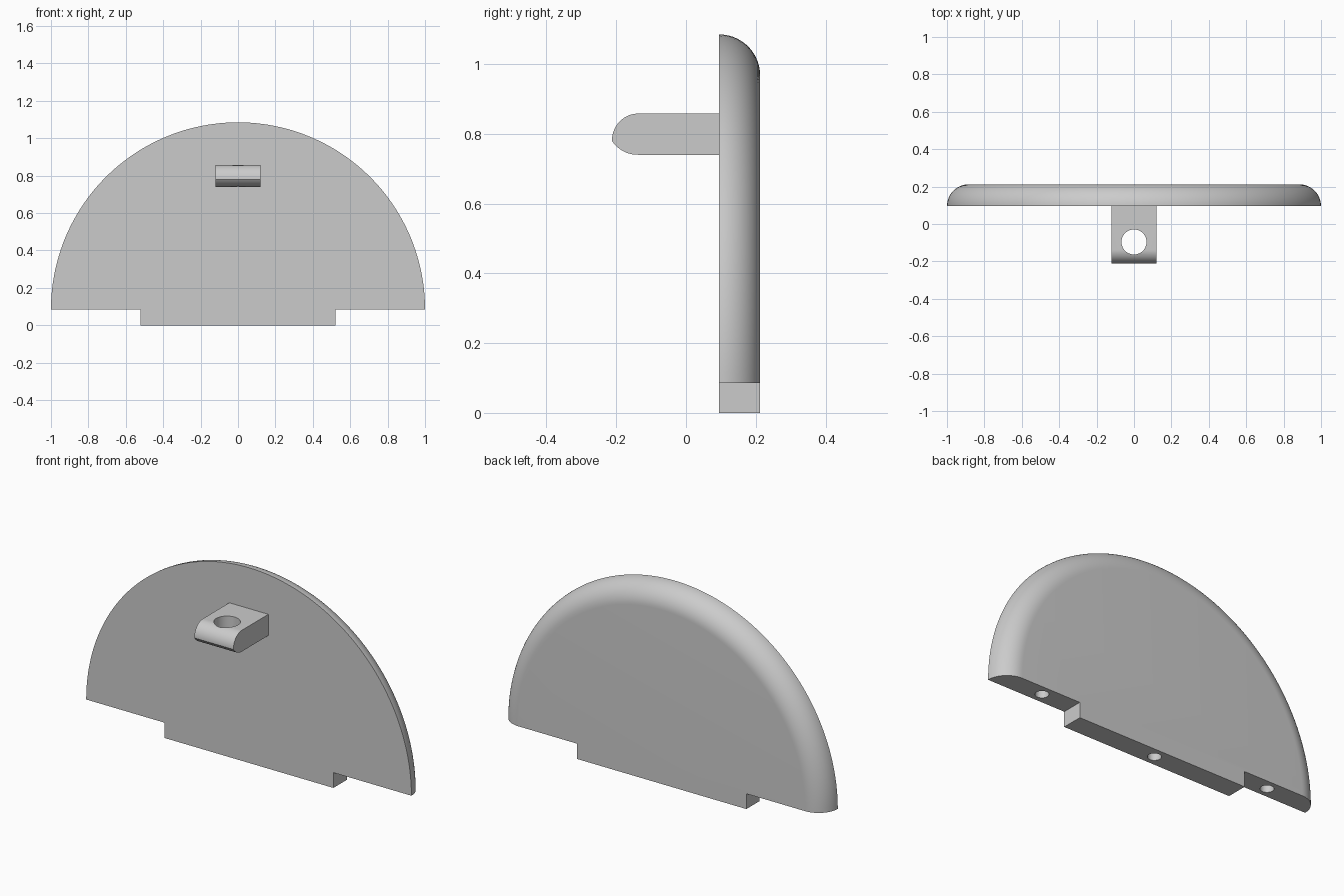
import bpy, bmesh
from math import sin, cos, pi, radians
from mathutils import Vector

default = bpy.data.objects.get("Cube")
if default:
    bpy.data.objects.remove(default, do_unlink=True)

FRONT, BACK = 0.095, 0.2125      # plate thickness range in y
ROUND = BACK - FRONT             # quarter-round on the rear rim
BASE = 0.085                     # height of the half-disc's straight edge
TAB = 0.52                       # half width of the bottom tab

grey = bpy.data.materials.new("plain grey")
grey.use_nodes = True
grey.diffuse_color = (0.6, 0.6, 0.6, 1)
grey.node_tree.nodes["Principled BSDF"].inputs["Base Color"].default_value = (0.6, 0.6, 0.6, 1)


def loft(name, rings):
    """Closed solid skinned through outlines of equal point count."""
    bm = bmesh.new()
    loops = [[bm.verts.new(p) for p in ring] for ring in rings]
    n = len(loops[0])
    for a, b in zip(loops, loops[1:]):
        for i in range(n):
            j = (i + 1) % n
            bm.faces.new((a[i], a[j], b[j], b[i]))
    bm.faces.new(loops[0])
    bm.faces.new(loops[-1])
    bmesh.ops.recalc_face_normals(bm, faces=bm.faces)
    mesh = bpy.data.meshes.new(name)
    bm.to_mesh(mesh)
    bm.free()
    mesh.materials.append(grey)
    obj = bpy.data.objects.new(name, mesh)
    bpy.context.collection.objects.link(obj)
    return obj


def drill(obj, x, y, radius, low, high):
    """Cut a vertical round hole."""
    circle = [(x + radius * cos(2 * pi * i / 48), y + radius * sin(2 * pi * i / 48)) for i in range(48)]
    cutter = loft("hole_cutter", [[(*p, z) for p in circle] for z in (low, high)])
    cutter.hide_render = True
    mod = obj.modifiers.new("hole", 'BOOLEAN')
    mod.operation, mod.solver, mod.object = 'DIFFERENCE', 'EXACT', cutter
    select(obj)
    bpy.ops.object.modifier_apply(modifier=mod.name)
    bpy.data.objects.remove(cutter, do_unlink=True)


def select(obj):
    bpy.ops.object.select_all(action='DESELECT')
    obj.select_set(True)
    bpy.context.view_layer.objects.active = obj


def plate_outline(radius, y):
    arc = [(radius * cos(pi * i / 96), y, BASE + radius * sin(pi * i / 96)) for i in range(97)]
    tab = [(-TAB, y, BASE), (-TAB, y, 0), (TAB, y, 0), (TAB, y, BASE)]
    return arc + tab


# Half-disc plate with a rounded rear rim and a tab below
steps = [pi / 2 * i / 14 for i in range(15)]
plate = loft("half_round_plate",
             [plate_outline(1 - ROUND + ROUND * cos(a), FRONT + ROUND * sin(a)) for a in steps])

# Dowel holes in the underside
middle = (FRONT + BACK) / 2
for x, floor in ((-0.71, BASE), (0, 0), (0.71, BASE)):
    drill(plate, x, middle, 0.034, floor - 0.05, floor + 0.2)

# Lug with a blunt rounded nose, extruded sideways
TOP, LOW, NOSE, TIP = 0.858, 0.74, -0.2125, 0.78
profile = [(FRONT, LOW), (FRONT, TOP)]
profile += [(NOSE + 0.075 * (1 - cos(a)), TIP + (TOP - TIP) * sin(a)) for a in reversed(steps)]
# Lower curve meets the nose at a slight corner
p0, p1, p2 = Vector((NOSE, TIP)), Vector((NOSE + 0.028, LOW)), Vector((NOSE + 0.075, LOW))
for i in range(1, 13):
    t = i / 12
    profile.append(tuple(p0 * (1 - t) ** 2 + p1 * 2 * t * (1 - t) + p2 * t * t))
lug = loft("front_lug", [[(x, y, z) for y, z in profile] for x in (-0.12, 0.12)])
drill(lug, 0, -0.096, 0.067, LOW - 0.1, TOP + 0.1)

for obj in (plate, lug):
    select(obj)
    bpy.ops.object.shade_smooth_by_angle(angle=radians(30))
